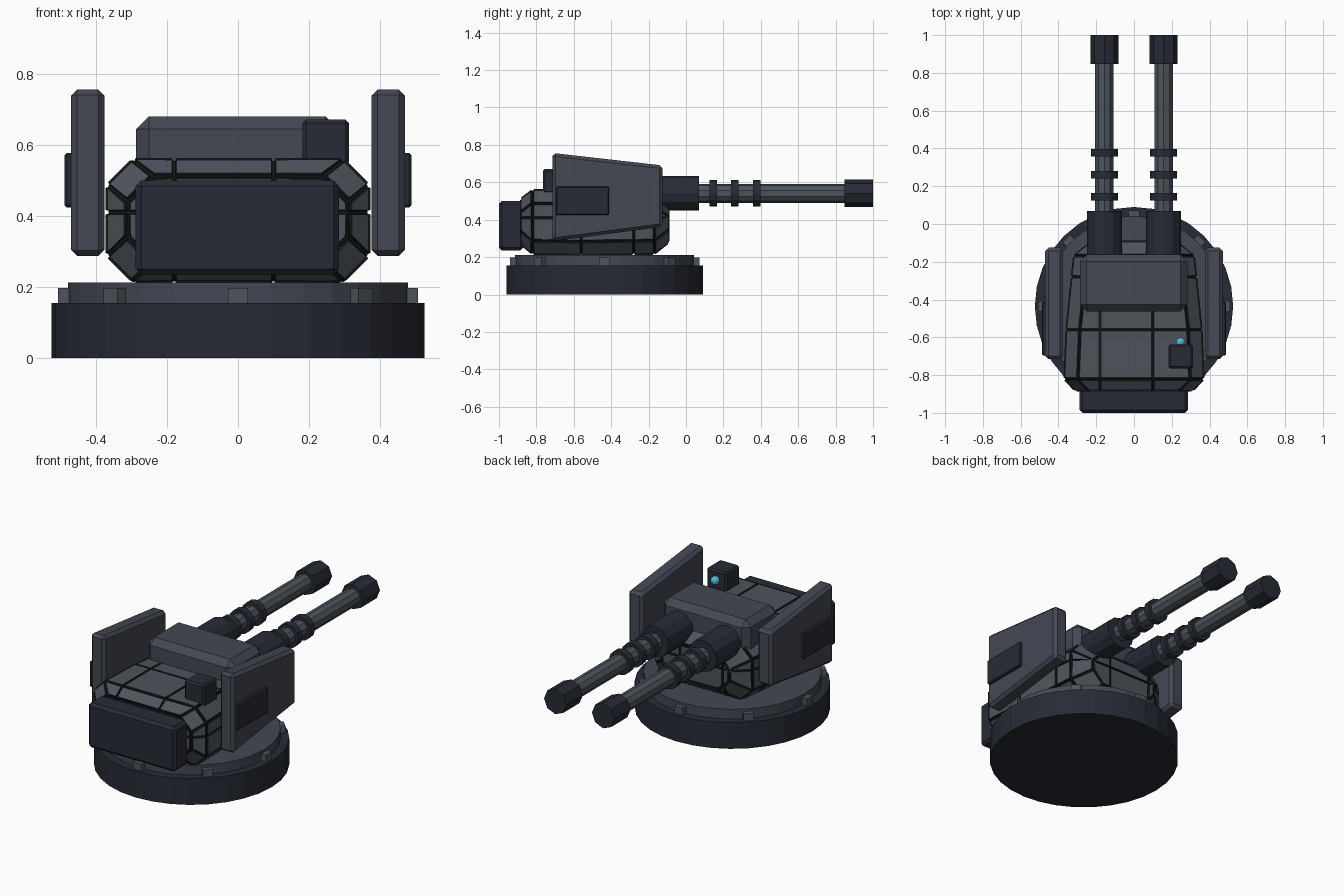
import bpy, bmesh, math
from mathutils import Vector, Matrix

if "Cube" in bpy.data.objects:
    bpy.data.objects.remove(bpy.data.objects["Cube"])


def material(name, color):
    m = bpy.data.materials.new(name)
    m.diffuse_color = (*color, 1)
    m.use_nodes = True
    m.node_tree.nodes["Principled BSDF"].inputs["Base Color"].default_value = m.diffuse_color
    return m


STEEL = material("steel", (0.058, 0.064, 0.088))
PANEL = material("panel", (0.075, 0.088, 0.108))
DARK = material("dark_steel", (0.020, 0.024, 0.036))
GROOVE = material("groove", (0.008, 0.009, 0.011))
LENS = material("lens_blue", (0.10, 0.50, 0.75))


def finish(bm, name, *mats):
    bmesh.ops.recalc_face_normals(bm, faces=bm.faces)
    me = bpy.data.meshes.new(name)
    bm.to_mesh(me)
    bm.free()
    for m in mats:
        me.materials.append(m)
    ob = bpy.data.objects.new(name, me)
    bpy.context.collection.objects.link(ob)
    return ob


def bevel(bm, width):
    if width:
        bmesh.ops.bevel(bm, geom=bm.edges[:], offset=width, segments=1,
                        affect='EDGES', profile=0.5)


def box(name, lo, hi, mat, chamfer=0.0):
    bm = bmesh.new()
    lo, hi = Vector(lo), Vector(hi)
    bmesh.ops.create_cube(bm, size=1, matrix=Matrix.Translation((lo + hi) / 2)
                          @ Matrix.Diagonal((*(hi - lo), 1)))
    bevel(bm, chamfer)
    return finish(bm, name, mat)


def cylinder(name, start, end, radius, sides, mat):
    start, end = Vector(start), Vector(end)
    axis = end - start
    rot = Vector((0, 0, 1)).rotation_difference(axis).to_matrix().to_4x4()
    bm = bmesh.new()
    bmesh.ops.create_cone(bm, cap_ends=True, segments=sides, radius1=radius, radius2=radius,
                          depth=axis.length, matrix=Matrix.Translation((start + end) / 2) @ rot)
    return finish(bm, name, mat)


# Round base, turning ring and its bolts
CY = -0.435
cylinder("base", (0, CY, 0), (0, CY, 0.155), 0.525, 32, DARK)
cylinder("turning_ring", (0, CY, 0.15), (0, CY, 0.212), 0.478, 32, STEEL)
for i in range(8):
    bolt = box(f"ring_bolt_{i}", (0.45, -0.028, 0.15), (0.507, 0.028, 0.197), PANEL)
    bolt.location = (0, CY, 0)
    bolt.rotation_euler.z = i * math.pi / 4

# Panelled hull: octagonal sections lofted along y (y, half width, z low, z high)
bm = bmesh.new()
rings = []
for y, w, z0, z1 in ((-0.88, 0.31, 0.27, 0.51), (-0.82, 0.365, 0.22, 0.555),
                     (-0.56, 0.355, 0.215, 0.555), (-0.17, 0.315, 0.22, 0.54),
                     (-0.095, 0.22, 0.28, 0.48)):
    cx, cz = 0.07, 0.07
    pts = [(w, z0 + cz), (w, z1 - cz), (w - cx, z1), (cx - w, z1),
           (-w, z1 - cz), (-w, z0 + cz), (cx - w, z0), (w - cx, z0)]
    rings.append([bm.verts.new((x, y, z)) for x, z in pts])
for a, b in zip(rings, rings[1:]):
    for i in range(8):
        j = (i + 1) % 8
        bm.faces.new((a[i], a[j], b[j], b[i]))
bm.faces.new(rings[0])
bm.faces.new(rings[-1])
# Cut panel lines, then raise every panel out of its groove
for co, no in (((-0.18, 0, 0), (1, 0, 0)), ((0.1, 0, 0), (1, 0, 0)),
               ((0, 0, 0.41), (0, 0, 1)), ((0, -0.28, 0), (0, 1, 0))):
    bmesh.ops.bisect_plane(bm, geom=bm.verts[:] + bm.edges[:] + bm.faces[:],
                           plane_co=co, plane_no=no)
bmesh.ops.recalc_face_normals(bm, faces=bm.faces)
panels = bm.faces[:]
rim = bmesh.ops.inset_individual(bm, faces=panels, thickness=0.006, depth=0)["faces"]
wall = bmesh.ops.inset_individual(bm, faces=panels, thickness=0.003, depth=0.008)["faces"]
for f in rim + wall:
    f.material_index = 1
finish(bm, "hull", PANEL, GROOVE)

# Rear box, gun housing and sensor
box("rear_box", (-0.288, -1.0, 0.235), (0.285, -0.87, 0.5), DARK, 0.016)
box("gun_housing", (-0.287, -0.462, 0.46), (0.283, -0.162, 0.68), STEEL, 0.036)
box("sensor_box", (0.182, -0.765, 0.54), (0.312, -0.637, 0.671), DARK, 0.01)
bm = bmesh.new()
bmesh.ops.create_icosphere(bm, subdivisions=2, radius=0.026,
                           matrix=Matrix.Translation((0.247, -0.626, 0.615)))
finish(bm, "sensor_lens", LENS)

for side, s in (("left", -1), ("right", 1)):
    # Tapered side shield with a dark plate and a mounting arm
    bm = bmesh.new()
    profile = [(-0.715, 0.757), (-0.125, 0.69), (-0.125, 0.362), (-0.715, 0.285)]
    inner = [bm.verts.new((s * 0.376, y, z)) for y, z in profile]
    outer = [bm.verts.new((s * 0.47, y, z)) for y, z in profile]
    bm.faces.new(inner)
    bm.faces.new(outer)
    for i in range(4):
        j = (i + 1) % 4
        bm.faces.new((inner[i], inner[j], outer[j], outer[i]))
    bmesh.ops.recalc_face_normals(bm, faces=bm.faces)
    bevel(bm, 0.017)
    finish(bm, f"{side}_shield", STEEL)
    xs = sorted((s * 0.46, s * 0.488))
    box(f"{side}_shield_plate", (xs[0], -0.695, 0.424), (xs[1], -0.412, 0.577), DARK, 0.006)

    # Gun barrel: sleeve, tube, rings and muzzle along y
    x, z = s * 0.157, 0.541
    for part, y0, y1, r, n, mat in (
            ("sleeve", -0.2, 0.07, 0.093, 12, DARK), ("barrel", 0.05, 0.9, 0.051, 10, PANEL),
            ("ring_a", 0.125, 0.165, 0.071, 12, DARK), ("ring_b", 0.24, 0.28, 0.071, 12, DARK),
            ("ring_c", 0.357, 0.397, 0.071, 12, DARK), ("muzzle", 0.848, 1.0, 0.074, 8, DARK)):
        cylinder(f"{side}_{part}", (x, y0, z), (x, y1, z), r, n, mat)
